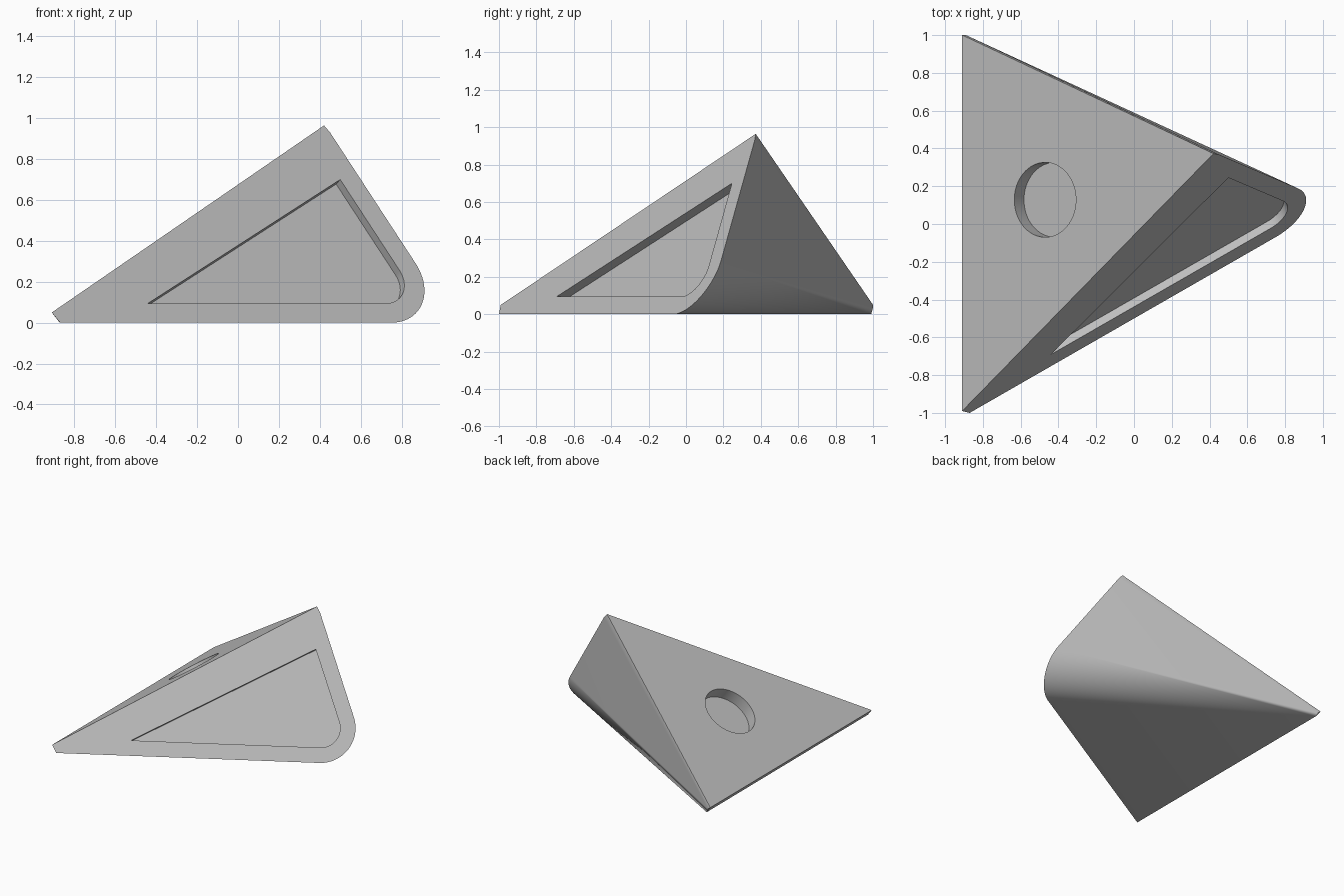
import bpy, bmesh
from math import cos, sin, radians
from mathutils import Vector, Matrix

if "Cube" in bpy.data.objects:
    bpy.data.objects.remove(bpy.data.objects["Cube"])

grey = bpy.data.materials.new("plain grey")
grey.use_nodes = True
colour = (0.52, 0.52, 0.52, 1)
grey.diffuse_color = colour
grey.node_tree.nodes["Principled BSDF"].inputs["Base Color"].default_value = colour

# Plane of the leaning front face: u along its foot, v up the slope
ORIGIN = Vector((-0.87, -1.0, 0))
U = Vector((0.867, 0.498, 0)).normalized()
H = Vector((-U.y, U.x, 0))
V = (H * 0.494 + Vector((0, 0, 0.87))).normalized()
N = U.cross(V)


def on_face(u, v, out=0.0):
    return ORIGIN + U * u + V * v + N * out


def corner_arc(radius, steps=24):
    """Rounded lower corner of the front face, from the foot upwards."""
    angles = [radians(-90 + 110.4 * i / steps) for i in range(steps + 1)]
    return [(1.868 + radius * cos(a), 0.247 + radius * sin(a)) for a in angles]


def make_object(name, bm):
    bmesh.ops.recalc_face_normals(bm, faces=bm.faces)
    mesh = bpy.data.meshes.new(name)
    bm.to_mesh(mesh)
    bm.free()
    mesh.materials.append(grey)
    obj = bpy.data.objects.new(name, mesh)
    bpy.context.collection.objects.link(obj)
    return obj


# Wedge body: front outline drawn together to the far back corner
outline = [(0, 0)] + corner_arc(0.247) + [(1.826, 1.069), (1.803, 1.109), (-0.03, 0.0575)]
back_corner = [(-0.91, 1.0, 0.05), (-0.89, 1.0, 0.035), (-0.872, 0.99, 0)]
bm = bmesh.new()
for p in [on_face(*q) for q in outline] + back_corner:
    bm.verts.new(p)
hull = bmesh.ops.convex_hull(bm, input=bm.verts)
loose = [v for v in bm.verts if not v.link_faces]
bmesh.ops.delete(bm, geom=loose, context='VERTS')
bmesh.ops.dissolve_limit(bm, angle_limit=radians(0.6), verts=bm.verts, edges=bm.edges)
body = make_object("wedge_body", bm)

# Cutter for the shallow pocket in the front face
pocket = [(0.527, 0.109)] + corner_arc(0.138) + [(1.808, 0.805)]
bm = bmesh.new()
floor = bm.faces.new([bm.verts.new(on_face(u, v, -0.046)) for u, v in pocket])
top = bmesh.ops.extrude_face_region(bm, geom=[floor])["geom"]
bmesh.ops.translate(bm, vec=N * 0.15, verts=[g for g in top if isinstance(g, bmesh.types.BMVert)])
pocket_cutter = make_object("pocket_cutter", bm)

# Cutter for the round recess in the sloping top face
slope_normal = Vector((-0.684, 0, 1)).normalized()
depth, height = 0.09, 0.3
centre = Vector((-0.47, 0.128, 0.351)) + slope_normal * (height / 2 - depth)
turn = slope_normal.to_track_quat('Z', 'Y').to_matrix().to_4x4()
bm = bmesh.new()
bmesh.ops.create_cone(bm, cap_ends=True, segments=64, radius1=0.198, radius2=0.198,
                      depth=height, matrix=Matrix.Translation(centre) @ turn)
recess_cutter = make_object("recess_cutter", bm)

# Cut both recesses and smooth the rounded edge
bpy.ops.object.select_all(action='DESELECT')
bpy.context.view_layer.objects.active = body
body.select_set(True)
for cutter in (pocket_cutter, recess_cutter):
    cut = body.modifiers.new("cut", 'BOOLEAN')
    cut.operation = 'DIFFERENCE'
    cut.solver = 'EXACT'
    cut.object = cutter
    bpy.ops.object.modifier_apply(modifier=cut.name)
    bpy.data.objects.remove(cutter)
bpy.ops.object.shade_smooth_by_angle(angle=radians(20))
weighted = body.modifiers.new("even shading", 'WEIGHTED_NORMAL')
weighted.keep_sharp = True
